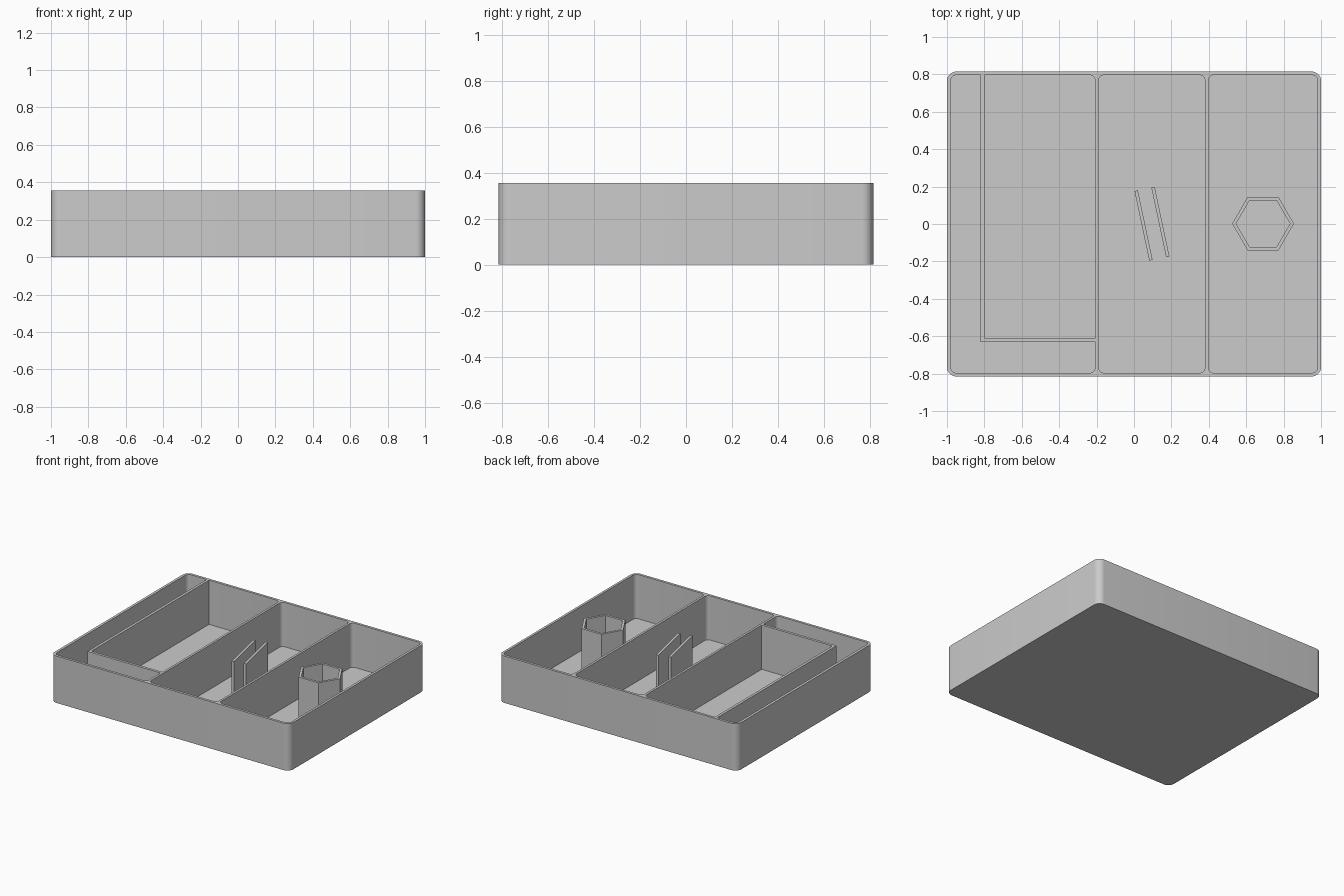
import bpy, bmesh
from math import cos, sin, pi, radians
from mathutils import Vector, Matrix

cube = bpy.data.objects.get("Cube")
if cube:
    bpy.data.objects.remove(cube, do_unlink=True)

HEIGHT, FLOOR = 0.355, 0.02

grey = bpy.data.materials.new("plain grey")
grey.use_nodes = True
grey.diffuse_color = (0.6, 0.6, 0.6, 1)
grey.node_tree.nodes["Principled BSDF"].inputs["Base Color"].default_value = (0.6, 0.6, 0.6, 1)


def prism(name, outline, z0, z1):
    """Extrude a counter-clockwise outline from z0 up to z1."""
    bm = bmesh.new()
    base = bm.faces.new([bm.verts.new((x, y, z0)) for x, y in outline])
    top = bmesh.ops.extrude_face_region(bm, geom=[base], use_keep_orig=True)["geom"]
    bmesh.ops.translate(bm, vec=(0, 0, z1 - z0),
                        verts=[v for v in top if isinstance(v, bmesh.types.BMVert)])
    bmesh.ops.recalc_face_normals(bm, faces=bm.faces)
    mesh = bpy.data.meshes.new(name)
    bm.to_mesh(mesh)
    bm.free()
    mesh.materials.append(grey)
    obj = bpy.data.objects.new(name, mesh)
    bpy.context.collection.objects.link(obj)
    return obj


def rounded_rect(x0, x1, y0, y1, r, steps=8):
    corners = [(x1 - r, y1 - r), (x0 + r, y1 - r), (x0 + r, y0 + r), (x1 - r, y0 + r)]
    return [(cx + r * cos((i + s / steps) * pi / 2), cy + r * sin((i + s / steps) * pi / 2))
            for i, (cx, cy) in enumerate(corners) for s in range(steps + 1)]


def hexagon(cx, cy, r):
    return [(cx + r * cos(i * pi / 3), cy + r * sin(i * pi / 3)) for i in range(6)]


def activate(obj):
    bpy.ops.object.select_all(action='DESELECT')
    obj.select_set(True)
    bpy.context.view_layer.objects.active = obj


def cut(obj, cutter):
    cutter.hide_render = True
    mod = obj.modifiers.new("cut", 'BOOLEAN')
    mod.operation, mod.solver, mod.object = 'DIFFERENCE', 'EXACT', cutter
    activate(obj)
    bpy.ops.object.modifier_apply(modifier=mod.name)
    bpy.data.objects.remove(cutter, do_unlink=True)


# Tray body with three rounded compartments
tray = prism("tray", rounded_rect(-1, 1, -0.815, 0.815, 0.05), 0, HEIGHT)
for x0, x1 in [(-0.98, -0.207), (-0.19, 0.38), (0.397, 0.982)]:
    cut(tray, prism("pocket", rounded_rect(x0, x1, -0.796, 0.796, 0.03), FLOOR, HEIGHT + 0.1))
activate(tray)
bpy.ops.object.shade_smooth_by_angle(angle=radians(30))

# L-shaped partition in the wide compartment
prism("corner_partition",
      [(-0.82, 0.796), (-0.82, -0.63), (-0.207, -0.63),
       (-0.207, -0.61), (-0.8, -0.61), (-0.8, 0.796)], FLOOR, HEIGHT)

# Pair of slanted upright plates in the middle compartment
spin = Matrix.Rotation(radians(12), 2)
for name, cx, cy in [("right_plate", 0.051, -0.008), ("left_plate", 0.141, 0.011)]:
    outline = [Vector((cx, cy)) + spin @ Vector((x, y))
               for x, y in [(-0.009, -0.19), (0.009, -0.19), (0.009, 0.19), (-0.009, 0.19)]]
    prism(name, outline, FLOOR, HEIGHT)

# Hollow hexagonal holder
holder = prism("hexagon_holder", hexagon(0.69, 0.002, 0.165), FLOOR, HEIGHT)
cut(holder, prism("hexagon_hole", hexagon(0.69, 0.002, 0.144), FLOOR - 0.1, HEIGHT + 0.1))
